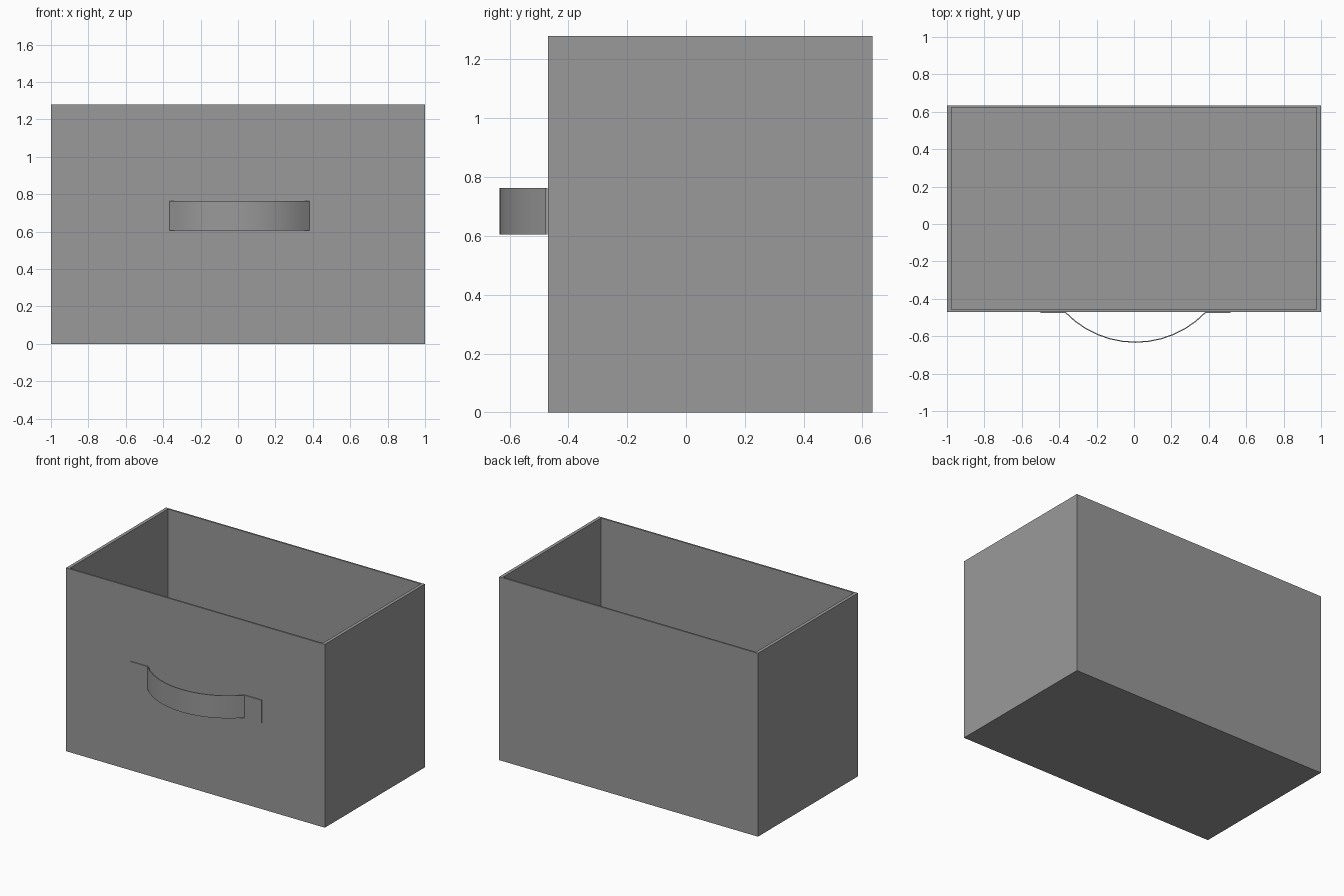
import bpy, bmesh, math

if "Cube" in bpy.data.objects:
    bpy.data.objects.remove(bpy.data.objects["Cube"])

X, Y0, Y1, H = 1.0, -0.47, 0.634, 1.28   # outer box limits
TX, TY, FLOOR = 0.023, 0.012, 0.015      # wall and floor thickness

# Dark grey fabric
fabric = bpy.data.materials.new("dark_grey")
fabric.diffuse_color = (0.32, 0.32, 0.32, 1)
fabric.use_nodes = True
fabric.node_tree.nodes["Principled BSDF"].inputs["Base Color"].default_value = fabric.diffuse_color


def make_object(name, bm):
    bmesh.ops.recalc_face_normals(bm, faces=bm.faces)
    mesh = bpy.data.meshes.new(name)
    bm.to_mesh(mesh)
    bm.free()
    mesh.materials.append(fabric)
    obj = bpy.data.objects.new(name, mesh)
    bpy.context.collection.objects.link(obj)
    return obj


def ring(bm, dx, dy, z):
    corners = [(-X + dx, Y0 + dy), (X - dx, Y0 + dy), (X - dx, Y1 - dy), (-X + dx, Y1 - dy)]
    return [bm.verts.new((x, y, z)) for x, y in corners]


# Open box: outer wall, rim, inner wall and floor from four rings
bm = bmesh.new()
rings = [ring(bm, 0, 0, 0), ring(bm, 0, 0, H), ring(bm, TX, TY, H), ring(bm, TX, TY, FLOOR)]
for a, b in zip(rings, rings[1:]):
    for i in range(4):
        j = (i + 1) % 4
        bm.faces.new((a[i], a[j], b[j], b[i]))
bm.faces.new(rings[0])
bm.faces.new(rings[-1])
make_object("box", bm)

# Strap handle: flat tabs joined by a bowed arc
CX, HALF, TAB, SAG, THICK, SEG = 0.008, 0.372, 0.136, 0.158, 0.006, 12
BACK = Y0 - 0.001                        # tabs sit just proud of the wall
radius = (HALF ** 2 + SAG ** 2) / (2 * SAG)
sweep = math.asin(HALF / radius)
angles = [sweep * (2 * i / SEG - 1) for i in range(SEG + 1)]
path = [(CX + radius * math.sin(a), BACK - SAG + radius * (1 - math.cos(a))) for a in angles]
path = [(CX - HALF - TAB, BACK)] + path + [(CX + HALF + TAB, BACK)]

bm = bmesh.new()
low = [bm.verts.new((x, y, 0.605)) for x, y in path]
high = [bm.verts.new((x, y, 0.763)) for x, y in path]
for i in range(len(path) - 1):
    bm.faces.new((low[i], low[i + 1], high[i + 1], high[i]))
handle = make_object("handle", bm)
# Thicken outward (-y) whichever way the ribbon normals ended up
solid = handle.modifiers.new("thickness", 'SOLIDIFY')
solid.thickness = THICK
solid.offset = 1 if handle.data.polygons[0].normal.y < 0 else -1
bpy.context.view_layer.objects.active = handle
handle.select_set(True)
bpy.ops.object.modifier_apply(modifier=solid.name)
bpy.ops.object.shade_smooth_by_angle(angle=math.radians(30))
